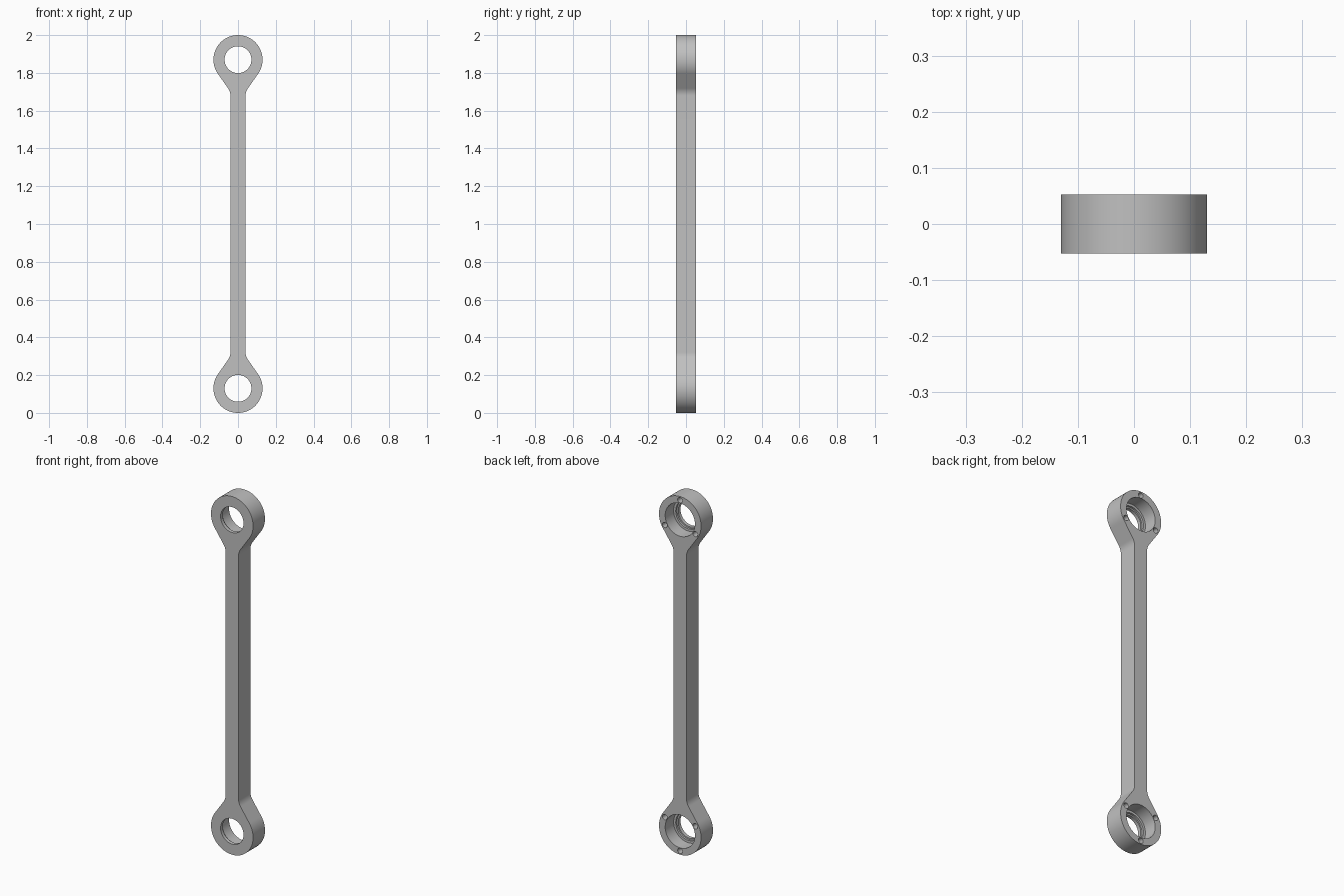
import bpy, bmesh
from math import sin, cos, tan, pi, radians
from mathutils import Vector

cube = bpy.data.objects.get("Cube")
if cube:
    bpy.data.objects.remove(cube, do_unlink=True)

HALF_T = 0.0525          # half thickness
R = 0.13                 # eye radius
EYE = 0.87               # eye distance from the middle
SHAFT = 0.04             # shaft half width
FILLET = 0.07
SLOPE = radians(35)

steel = bpy.data.materials.new("grey_steel")
steel.use_nodes = True
grey = (0.53, 0.53, 0.53, 1)
steel.diffuse_color = grey
steel.node_tree.nodes["Principled BSDF"].inputs["Base Color"].default_value = grey


def make_object(name, bm):
    bmesh.ops.recalc_face_normals(bm, faces=bm.faces)
    mesh = bpy.data.meshes.new(name)
    bm.to_mesh(mesh)
    bm.free()
    mesh.materials.append(steel)
    obj = bpy.data.objects.new(name, mesh)
    bpy.context.collection.objects.link(obj)
    return obj


def lathe(name, profile, x, z, segments):
    """Closed stack of rings (radius, y) around an axis along y."""
    bm = bmesh.new()
    rings = [[bm.verts.new((x + r * cos(2 * pi * i / segments), y,
                            z + r * sin(2 * pi * i / segments)))
              for i in range(segments)] for r, y in profile]
    for a, b in zip(rings, rings[1:]):
        for i in range(segments):
            j = (i + 1) % segments
            bm.faces.new((a[i], a[j], b[j], b[i]))
    bm.faces.new(rings[0])
    bm.faces.new(rings[-1])
    return make_object(name, bm)


# Outline of one quarter: eye arc, tangent flank, fillet into the shaft
quarter = []
for i in range(33):
    a = pi / 2 - (pi / 2 + SLOPE) * i / 32
    quarter.append((R * cos(a), EYE + R * sin(a)))
corner = quarter[-1][1] - (quarter[-1][0] - SHAFT) / tan(SLOPE)
fz = corner - FILLET * tan(SLOPE / 2)
for i in range(9):
    a = -SLOPE * (1 - i / 8)
    quarter.append((SHAFT + FILLET - FILLET * cos(a), fz - FILLET * sin(a)))

half = quarter + [(x, -z) for x, z in reversed(quarter)]
outline = half + [(-x, z) for x, z in reversed(half[1:-1])]

# Solid link body
bm = bmesh.new()
face = bm.faces.new([bm.verts.new((x, -HALF_T, z + 1)) for x, z in outline])
ext = bmesh.ops.extrude_face_region(bm, geom=[face])
bmesh.ops.translate(bm, vec=Vector((0, 2 * HALF_T, 0)),
                    verts=[v for v in ext["geom"] if isinstance(v, bmesh.types.BMVert)])
link = make_object("connecting_link", bm)

# Stepped bearing bores and three screw holes in the back of each eye
BORE = [(0.071, -0.1), (0.071, -0.033), (0.079, -0.033),
        (0.079, -0.022), (0.092, -0.022), (0.092, 0.1)]
SCREW = [(0.015, 0.01), (0.015, 0.1)]
cutters = []
for side in (1, -1):
    z = 1 + side * EYE
    cutters.append(lathe("bore_cutter", BORE, 0, z, 64))
    for k in range(3):
        a = pi / 2 + k * 2 * pi / 3
        cutters.append(lathe("screw_cutter", SCREW, 0.109 * cos(a),
                             z + side * 0.109 * sin(a), 20))

bpy.context.view_layer.objects.active = link
for cutter in cutters:
    cutter.hide_render = True
    mod = link.modifiers.new("cut", "BOOLEAN")
    mod.operation = "DIFFERENCE"
    mod.solver = "EXACT"
    mod.object = cutter
    bpy.ops.object.modifier_apply(modifier=mod.name)
    bpy.data.objects.remove(cutter, do_unlink=True)

# Smooth round walls, sharp rims
bpy.ops.object.select_all(action="DESELECT")
link.select_set(True)
bpy.ops.object.shade_smooth_by_angle(angle=radians(30))
